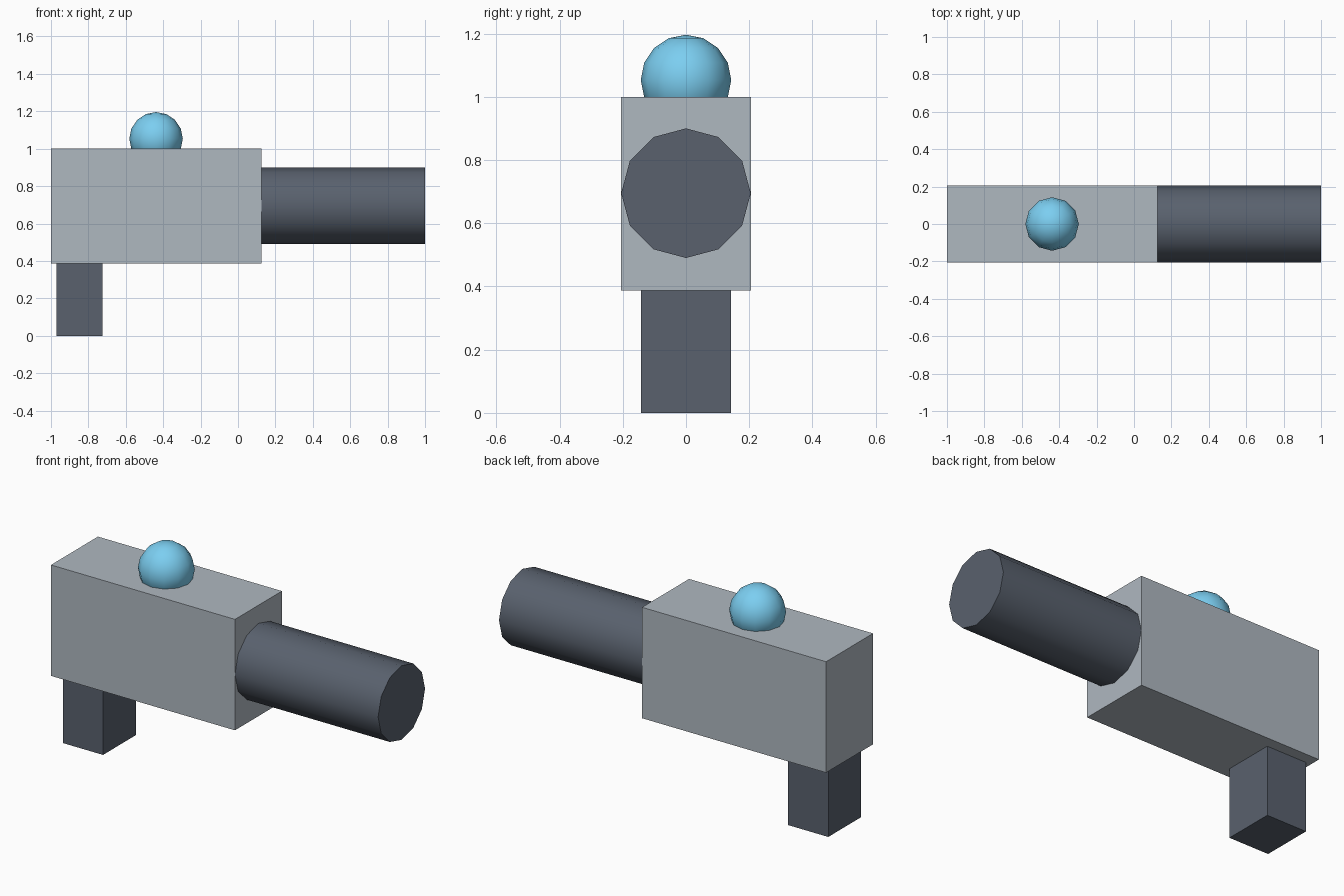
import bpy
from math import pi

if "Cube" in bpy.data.objects:
    bpy.data.objects.remove(bpy.data.objects["Cube"])


def box(name, x0, x1, y, z0, z1, mat):
    """Box spanning x0..x1, -y..y, z0..z1."""
    bpy.ops.mesh.primitive_cube_add(size=1, location=((x0 + x1) / 2, 0, (z0 + z1) / 2))
    ob = bpy.context.object
    ob.scale = (x1 - x0, 2 * y, z1 - z0)
    bpy.ops.object.transform_apply(location=False, rotation=False, scale=True)
    return finish(ob, name, mat)


def finish(ob, name, mat):
    ob.name = name
    if mat:
        ob.data.materials.append(mat)
    return ob


def material(name, color):
    m = bpy.data.materials.new(name)
    m.diffuse_color = color
    m.use_nodes = True
    m.node_tree.nodes["Principled BSDF"].inputs["Base Color"].default_value = m.diffuse_color
    return m


dark = material("dark_slate", (0.10, 0.12, 0.155, 1))
body_grey = material("body_grey", (0.43, 0.48, 0.53, 1))
blue = material("sky_blue", (0.20, 0.62, 0.88, 1))

# Main body and grip
box("body", -1.0, 0.125, 0.205, 0.387, 1.0, body_grey)
box("grip", -0.97, -0.725, 0.143, 0.0, 0.387, dark)

# Twelve-sided barrel along x
bpy.ops.mesh.primitive_cylinder_add(vertices=12, radius=0.205, depth=0.88,
                                    location=(0.56, 0, 0.695), rotation=(0, pi / 2, 0))
finish(bpy.context.object, "barrel", dark)
bpy.ops.object.shade_smooth_by_angle(angle=pi / 4)

# Half-sunk dome on top of the body
bpy.ops.mesh.primitive_uv_sphere_add(segments=12, ring_count=8, radius=0.143,
                                     location=(-0.438, 0, 1.053))
finish(bpy.context.object, "top_orb", blue)
bpy.ops.object.shade_smooth()
